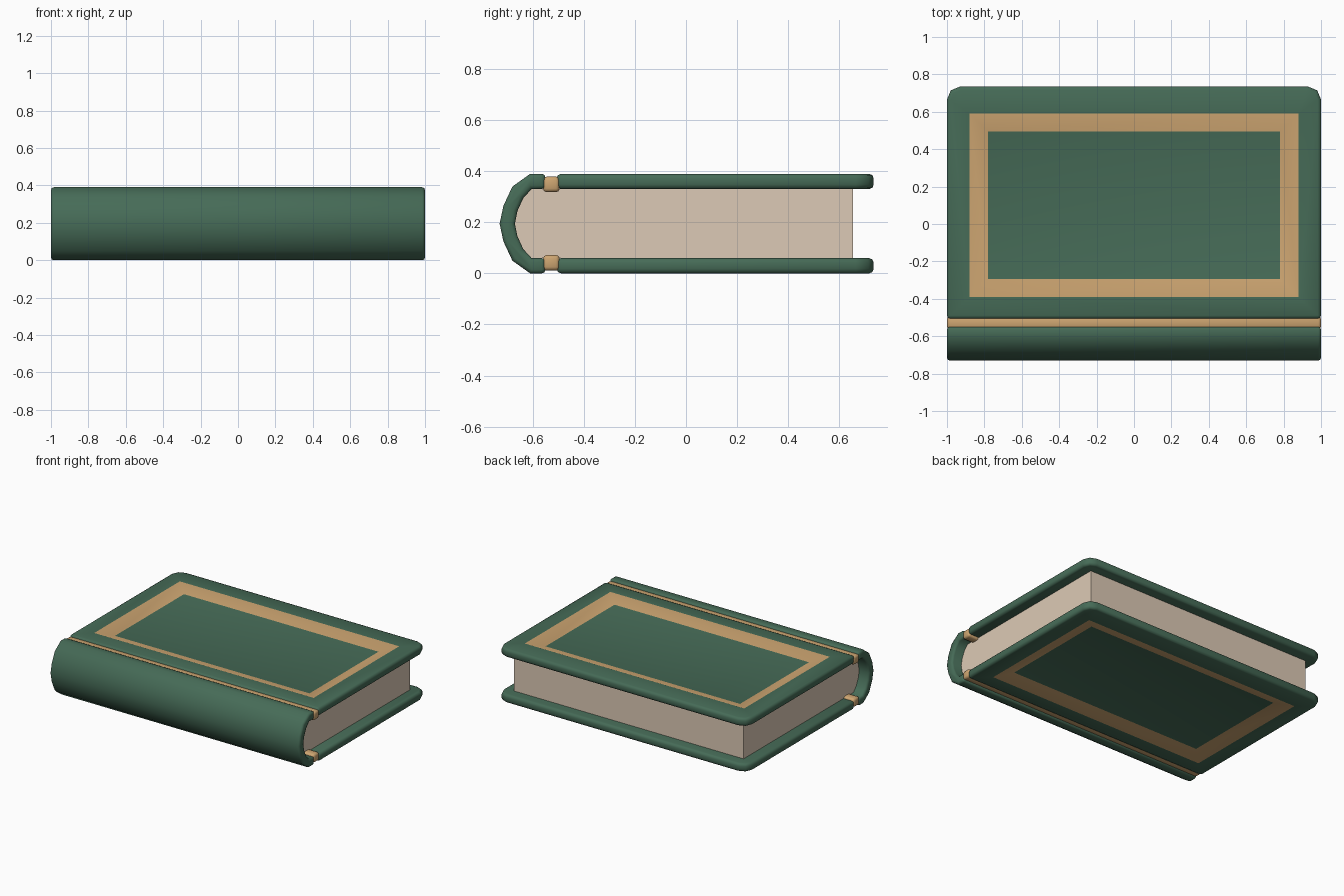
import bpy, bmesh, math

if "Cube" in bpy.data.objects:
    bpy.data.objects.remove(bpy.data.objects["Cube"])

MID = 0.195  # height of the book's middle plane; everything is modelled around it


def material(name, rgb):
    m = bpy.data.materials.new(name)
    m.diffuse_color = (*rgb, 1)
    m.use_nodes = True
    m.node_tree.nodes["Principled BSDF"].inputs["Base Color"].default_value = m.diffuse_color
    return m


GREEN = material("green cloth", (0.061, 0.147, 0.095))
GOLD = material("gold trim", (0.61, 0.376, 0.165))
PAPER = material("cream paper", (0.72, 0.59, 0.465))


def prism(profile, half):
    """Extrude a (y, z) profile along x from -half to half."""
    bm = bmesh.new()
    f = bm.faces.new([bm.verts.new((-half, y, z)) for y, z in profile])
    ext = bmesh.ops.extrude_face_region(bm, geom=[f])["geom"]
    bmesh.ops.translate(bm, vec=(2 * half, 0, 0),
                        verts=[v for v in ext if isinstance(v, bmesh.types.BMVert)])
    bmesh.ops.recalc_face_normals(bm, faces=bm.faces[:])
    return bm


def round_rim(bm, width):
    """Round every hard edge, leaving the shallow spine facets alone."""
    edges = [e for e in bm.edges if e.calc_face_angle(0) > 0.9]
    bmesh.ops.bevel(bm, geom=edges, offset=width, segments=2, profile=0.5,
                    affect='EDGES', clamp_overlap=True)


def finish(bm, name, mats, mirror=False, angle=50):
    me = bpy.data.meshes.new(name)
    bm.to_mesh(me)
    bm.free()
    ob = bpy.data.objects.new(name, me)
    bpy.context.collection.objects.link(ob)
    ob.location.z = MID
    for m in mats:
        me.materials.append(m)
    bpy.ops.object.select_all(action='DESELECT')
    ob.select_set(True)
    bpy.context.view_layer.objects.active = ob
    bpy.ops.object.shade_smooth_by_angle(angle=math.radians(angle))
    if mirror:
        mod = ob.modifiers.new("other side", 'MIRROR')
        mod.use_axis = (False, False, True)
        mod.use_mirror_merge = False
    return ob


def both(half_curve):
    """Complete a curve ending on z = 0 with its mirror image."""
    return half_curve + [(y, -z) for y, z in reversed(half_curve[:-1])]


# Rounded spine
outer = both([(-0.55, 0.195), (-0.61, 0.195), (-0.68, 0.145), (-0.715, 0.07), (-0.73, 0)])
inner = both([(-0.55, 0.135), (-0.605, 0.135), (-0.637, 0.1), (-0.66, 0.05), (-0.67, 0)])
bm = prism(outer + inner[::-1], 1.0)
round_rim(bm, 0.015)
finish(bm, "spine", [GREEN])

# Page block, following the inside of the spine
bm = prism(inner[1:-1] + [(0.655, -0.136), (0.655, 0.136)], 0.92)
finish(bm, "pages", [PAPER])

# Gold hinge strips, slightly sunk in the cover
bm = prism([(-0.56, 0.123), (-0.495, 0.123), (-0.495, 0.184), (-0.56, 0.184)], 1.0)
round_rim(bm, 0.014)
finish(bm, "hinge_strip", [GOLD], mirror=True)

# Cover boards with cut fore-edge corners
bm = prism([(-0.507, 0.135), (0.735, 0.135), (0.735, 0.195), (-0.507, 0.195)], 1.0)
corners = [e for e in bm.edges if all(v.co.y > 0.7 for v in e.verts)
           and abs(e.verts[0].co.x - e.verts[1].co.x) < 0.01]
bmesh.ops.bevel(bm, geom=corners, offset=0.07, segments=2, profile=0.5, affect='EDGES')
round_rim(bm, 0.018)

# Gold frame sloping down to a sunken green panel
top = max((f for f in bm.faces if f.normal.z > 0.99), key=lambda f: f.calc_area())
rim = list(top.edges)
bmesh.ops.delete(bm, geom=[top], context='FACES_ONLY')


def rectangle(hx, y0, y1, z):
    return [bm.verts.new(p) for p in ((-hx, y0, z), (hx, y0, z), (hx, y1, z), (-hx, y1, z))]


frame = rectangle(0.88, -0.39, 0.59, 0.195)
panel = rectangle(0.78, -0.295, 0.495, 0.165)
hole = [bm.edges.new((frame[i], frame[(i + 1) % 4])) for i in range(4)]
bmesh.ops.triangle_fill(bm, edges=rim + hole, use_beauty=True, normal=(0, 0, 1))
for i in range(4):
    j = (i + 1) % 4
    bm.faces.new((frame[i], frame[j], panel[j], panel[i])).material_index = 1
bm.faces.new(panel)
bmesh.ops.recalc_face_normals(bm, faces=bm.faces[:])
finish(bm, "cover_board", [GREEN, GOLD], mirror=True)
